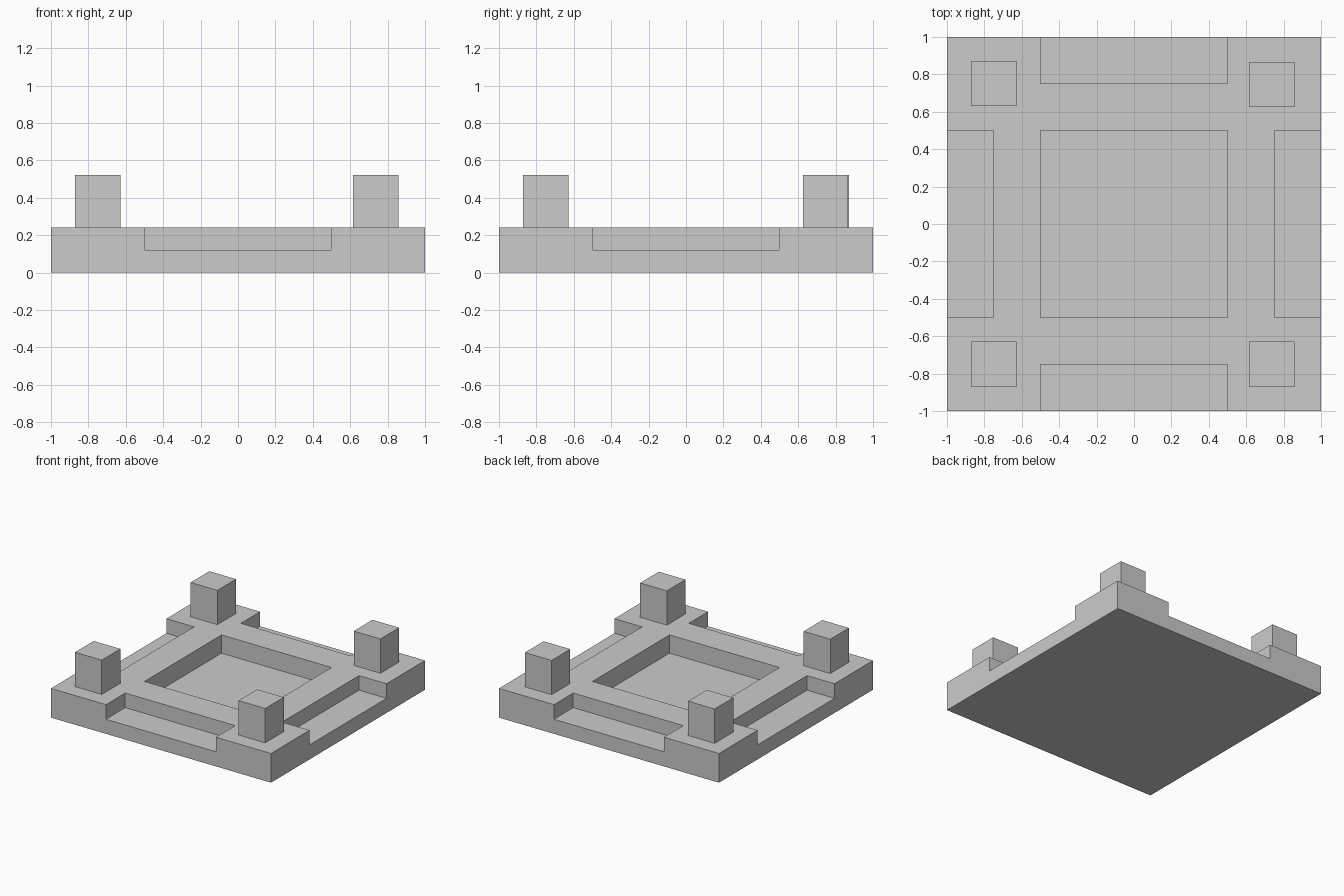
import bpy

if "Cube" in bpy.data.objects:
    bpy.data.objects.remove(bpy.data.objects["Cube"])


def box(name, x, y, z):
    """Axis-aligned box from (min, max) ranges."""
    bpy.ops.mesh.primitive_cube_add(size=1)
    ob = bpy.context.object
    ob.name = ob.data.name = name
    for v in ob.data.vertices:
        v.co = [r[0] if c < 0 else r[1] for c, r in zip(v.co, (x, y, z))]
    return ob


TOP = 0.24

# Square base slab
base = box("base", (-1, 1), (-1, 1), (0, TOP))

# Central pocket and four open edge recesses
cutters = [box("pocket_cutter", (-0.5, 0.5), (-0.5, 0.5), (0.09, 0.4))]
for side in (-1, 1):
    span = sorted((side * 0.75, side * 1.1))
    cutters.append(box("side_recess_cutter", span, (-0.5, 0.5), (0.12, 0.4)))
    cutters.append(box("end_recess_cutter", (-0.5, 0.5), span, (0.12, 0.4)))

for cutter in cutters:
    mod = base.modifiers.new(cutter.name, 'BOOLEAN')
    mod.operation = 'DIFFERENCE'
    mod.solver = 'EXACT'
    mod.object = cutter
    bpy.context.view_layer.objects.active = base
    bpy.ops.object.modifier_apply(modifier=mod.name)
    bpy.data.objects.remove(cutter)

# Corner posts
R = 0.121
posts = {
    "front_left_post": (-0.75, -0.75),
    "front_right_post": (0.736, -0.75),
    "back_left_post": (-0.75, 0.751),
    "back_right_post": (0.736, 0.746),
}
for name, (x, y) in posts.items():
    box(name, (x - R, x + R), (y - R, y + R), (TOP, 0.522))
